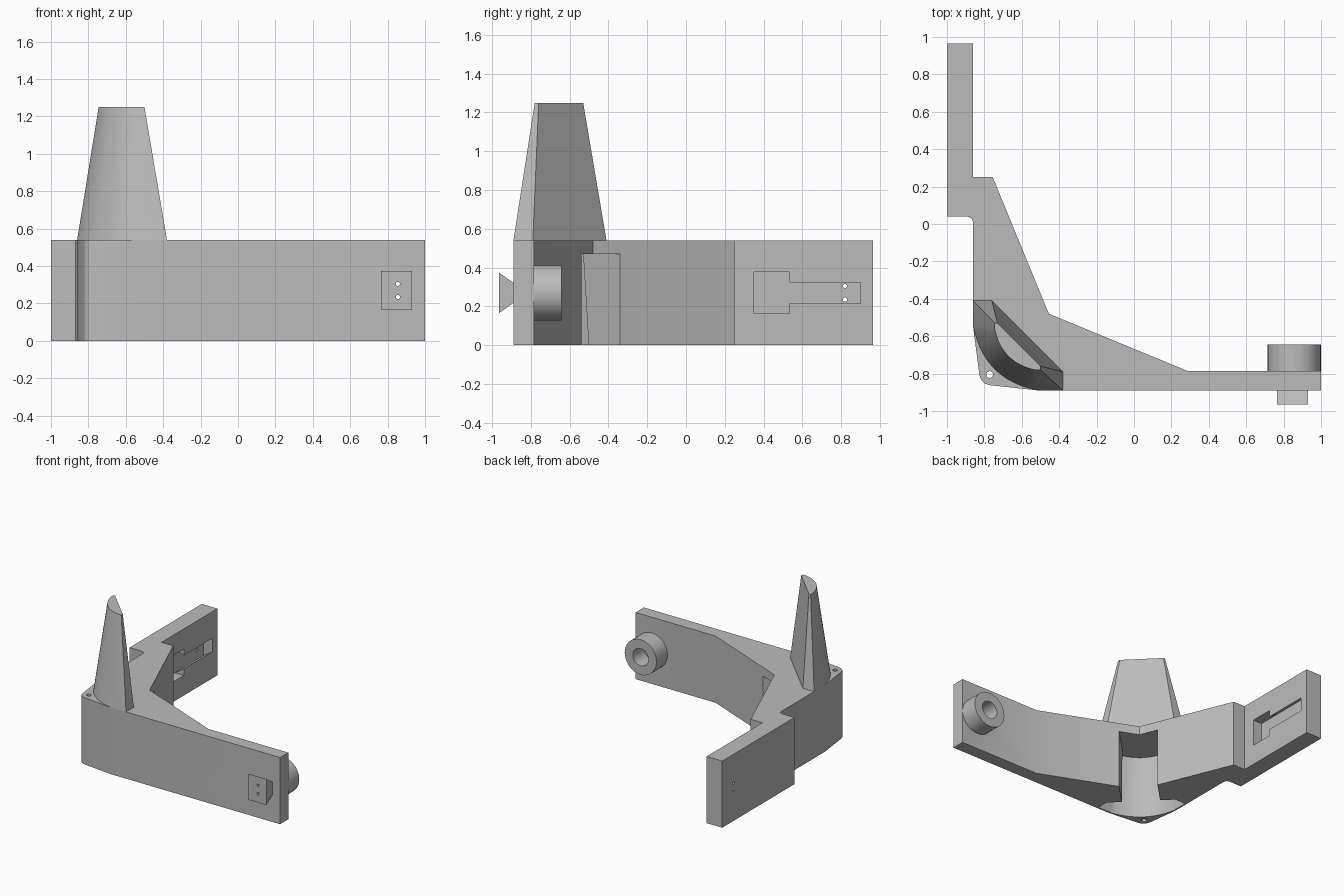
import bpy
import bmesh
from math import cos, sin, pi, sqrt, radians
from mathutils import Vector

if "Cube" in bpy.data.objects:
    bpy.data.objects.remove(bpy.data.objects["Cube"], do_unlink=True)

grey = bpy.data.materials.new("plain grey")
grey.use_nodes = True
grey.diffuse_color = (0.5, 0.5, 0.5, 1)
grey.node_tree.nodes["Principled BSDF"].inputs["Base Color"].default_value = (0.5, 0.5, 0.5, 1)


def loft(name, first, second):
    """Closed solid between two rings with equal point counts."""
    bm = bmesh.new()
    a = [bm.verts.new(p) for p in first]
    b = [bm.verts.new(p) for p in second]
    n = len(a)
    bm.faces.new(a)
    bm.faces.new(b)
    for i in range(n):
        j = (i + 1) % n
        bm.faces.new((a[i], a[j], b[j], b[i]))
    bmesh.ops.recalc_face_normals(bm, faces=bm.faces)
    mesh = bpy.data.meshes.new(name)
    bm.to_mesh(mesh)
    bm.free()
    mesh.materials.append(grey)
    obj = bpy.data.objects.new(name, mesh)
    bpy.context.collection.objects.link(obj)
    return obj


def prism(name, profile, axis, start, end):
    """Extrude a 2D profile along x, y or z."""
    def place(p, d):
        v = list(p)
        v.insert("xyz".index(axis), d)
        return Vector(v)
    return loft(name, [place(p, start) for p in profile], [place(p, end) for p in profile])


def circle(u, v, r, n=48):
    return [(u + r * cos(2 * pi * i / n), v + r * sin(2 * pi * i / n)) for i in range(n)]


def box(u0, u1, v0, v1):
    return [(u0, v0), (u1, v0), (u1, v1), (u0, v1)]


def cut(obj, *cutters):
    for c in cutters:
        c.hide_render = True
        mod = obj.modifiers.new("cut", "BOOLEAN")
        mod.operation = "DIFFERENCE"
        mod.solver = "EXACT"
        mod.object = c
    bpy.context.view_layer.update()
    graph = bpy.context.evaluated_depsgraph_get()
    mesh = bpy.data.meshes.new_from_object(obj.evaluated_get(graph))
    obj.modifiers.clear()
    obj.data = mesh


# Horn cross-section: flat inner side, short ends, bowed outer side
def bow(a, b, bulge, n=20):
    out = Vector((-1, -1)) / sqrt(2)
    a, b = Vector(a), Vector(b)
    return [a.lerp(b, i / n) + out * bulge * 4 * (i / n) * (1 - i / n) for i in range(n + 1)]


horn_base = [Vector(p) for p in ((-0.38, -0.89), (-0.38, -0.79), (-0.76, -0.41), (-0.86, -0.41))]
horn_base += bow((-0.86, -0.54), (-0.51, -0.89), 0.085)
horn_tip = [Vector(p) for p in ((-0.5, -0.78), (-0.5, -0.76), (-0.73, -0.53), (-0.745, -0.53))]
horn_tip += bow((-0.745, -0.56), (-0.53, -0.78), 0.05)
HORN, HEIGHT, ROOF = 0.71, 0.54, 0.47


def horn(name, z, low, high, scale=1.0):
    mid = Vector((-0.63, -0.66))
    rings = []
    for h in (low, high):
        ring = [a.lerp(b, h / HORN) for a, b in zip(horn_base, horn_tip)]
        rings.append([(mid + (p - mid) * scale).to_3d() + Vector((0, 0, z + h)) for p in ring])
    return loft(name, *rings)


# Corner body with two arms
outline = [(-1, 0.965), (-0.86, 0.965), (-0.86, 0.25), (-0.755, 0.25), (-0.455, -0.48),
           (0.285, -0.785), (1, -0.785), (1, -0.89), (-0.51, -0.89), (-0.77, -0.862),
           (-0.797, -0.853), (-0.817, -0.834), (-0.827, -0.805), (-0.86, -0.55),
           (-0.86, 0.01), (-0.868, 0.031), (-0.89, 0.04), (-1, 0.04)]
body = prism("corner_body", outline, "z", 0, HEIGHT)
tower = horn("tapered_horn", HEIGHT, 0, HORN)

# Dovetail key on the front and round boss behind it
MID_Z = 0.27
key_profile = [(-0.965, MID_Z - 0.105), (-0.965, MID_Z + 0.105),
               (-0.89, MID_Z + 0.052), (-0.89, MID_Z - 0.052)]
key = prism("dovetail_key", key_profile, "x", 0.765, 0.93)
boss = prism("round_boss", circle(0.857, MID_Z, 0.142, 64), "y", -0.785, -0.643)

# Cutters: nesting socket under the horn and its diagonal opening
socket = horn("socket_cutter", 0, -0.02, ROOF, 0.95)
along, across = Vector((1, 1)) / sqrt(2), Vector((1, -1)) / sqrt(2)
start = Vector((-0.62, -0.65))
start -= across * start.dot(across)
opening = [start + along * u + across * v for u, v in box(0, 0.6, -0.122, 0.163)]
passage = prism("passage_cutter", opening, "z", -0.02, ROOF)

# Cutters: dovetail slot with entry pocket in the rear arm
pocket = prism("pocket_cutter", box(0.35, 0.535, MID_Z - 0.107, MID_Z + 0.107), "x", -0.94, -0.8)
slot_profile = [(-0.94, MID_Z - 0.107), (-0.94, MID_Z + 0.107), (-0.86, MID_Z + 0.054),
                (-0.84, MID_Z + 0.054), (-0.84, MID_Z - 0.054), (-0.86, MID_Z - 0.054)]
slot = prism("slot_cutter", slot_profile, "y", 0.5, 0.9)

# Cutters: pin holes, corner hole and boss bore
pins_front, pins_rear = [], []
for z in (MID_Z - 0.035, MID_Z + 0.035):
    pins_front.append(prism("front_pin_cutter", circle(0.855, z, 0.011, 16), "y", -1.1, -0.7))
    pins_rear.append(prism("rear_pin_cutter", circle(0.82, z, 0.011, 16), "x", -1.1, -0.8))
corner_hole = prism("corner_hole_cutter", circle(-0.772, -0.805, 0.018, 24), "z", -0.1, 0.7)
bore = prism("bore_cutter", circle(0.857, MID_Z, 0.07), "y", -0.8, -0.6)

cut(body, socket, passage, pocket, slot, corner_hole, *pins_front, *pins_rear)
cut(key, *pins_front)
cut(boss, bore)
for c in (socket, passage, pocket, slot, corner_hole, bore, *pins_front, *pins_rear):
    bpy.data.objects.remove(c, do_unlink=True)

# Smooth the curved walls, keep the edges crisp
for obj in (body, tower, key, boss):
    bpy.ops.object.select_all(action="DESELECT")
    obj.select_set(True)
    bpy.context.view_layer.objects.active = obj
    bpy.ops.object.shade_smooth_by_angle(angle=radians(25))
